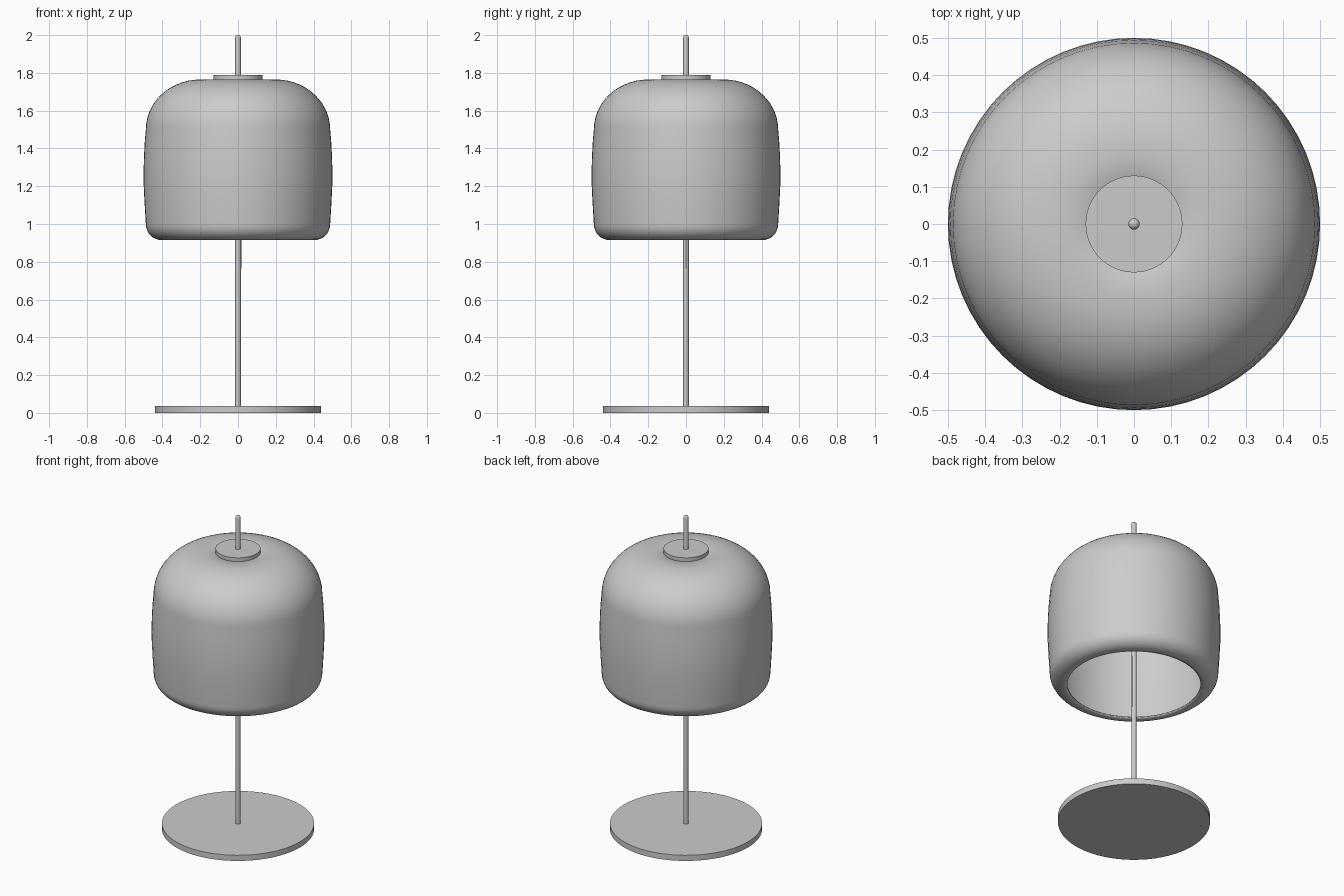
import bpy
import math

if "Cube" in bpy.data.objects:
    bpy.data.objects.remove(bpy.data.objects["Cube"])

SEGS = 64


def lathe(name, profile, segs=SEGS, thickness=0.0):
    """Revolve (radius, z) points about the z axis; radius 0 closes an end."""
    verts, rings, faces = [], [], []
    for r, z in profile:
        start = len(verts)
        if r < 1e-6:
            verts.append((0, 0, z))
            rings.append([start] * segs)
        else:
            for i in range(segs):
                a = 2 * math.pi * i / segs
                verts.append((r * math.cos(a), r * math.sin(a), z))
            rings.append(list(range(start, start + segs)))
    for low, high in zip(rings, rings[1:]):
        for i in range(segs):
            j = (i + 1) % segs
            quad = [low[i], low[j], high[j], high[i]]
            faces.append(list(dict.fromkeys(quad)))
    mesh = bpy.data.meshes.new(name)
    mesh.from_pydata(verts, [], faces)
    obj = bpy.data.objects.new(name, mesh)
    bpy.context.collection.objects.link(obj)
    if thickness:
        mod = obj.modifiers.new("wall", 'SOLIDIFY')
        mod.thickness = thickness
        mod.offset = -1
    bpy.ops.object.select_all(action='DESELECT')
    obj.select_set(True)
    bpy.context.view_layer.objects.active = obj
    bpy.ops.object.shade_smooth_by_angle(angle=math.radians(40))
    return obj


def arc(cr, cz, a, b, start, end, steps):
    """Elliptical arc of profile points, angles in degrees."""
    angles = [math.radians(start + (end - start) * i / steps) for i in range(steps + 1)]
    return [(cr + a * math.cos(t), cz + b * math.sin(t)) for t in angles]


# Round base plate
lathe("base", [(0, 0), (0.44, 0), (0.44, 0.036), (0, 0.036)])

# Slim stem with a rounded tip
lathe("stem", [(0, 0.03), (0.015, 0.03)] + arc(0, 1.985, 0.015, 0.015, 0, 90, 5), 24)

# Open-bottomed shade: rolled lower lip, slightly bulged wall, domed shoulder
lip = arc(0.405, 1.0, 0.083, 0.085, -90, 0, 8)
wall = [(0.494, 1.1), (0.499, 1.2), (0.5, 1.27), (0.498, 1.35), (0.494, 1.43)]
shoulder = arc(0.2, 1.5, 0.288, 0.265, 0, 90, 14)
lathe("shade", [(0.385, 0.915)] + lip + wall + shoulder + [(0.015, 1.765)], thickness=0.008)

# Cap disc on top of the shade
lathe("cap", [(0, 1.763), (0.13, 1.763), (0.13, 1.789), (0, 1.789)])

# Fine pull cord hanging beside the stem
cord = lathe("pull_cord", [(0, 0.765), (0.004, 0.765), (0.004, 1.1), (0, 1.1)], 12)
cord.location.x = 0.014
